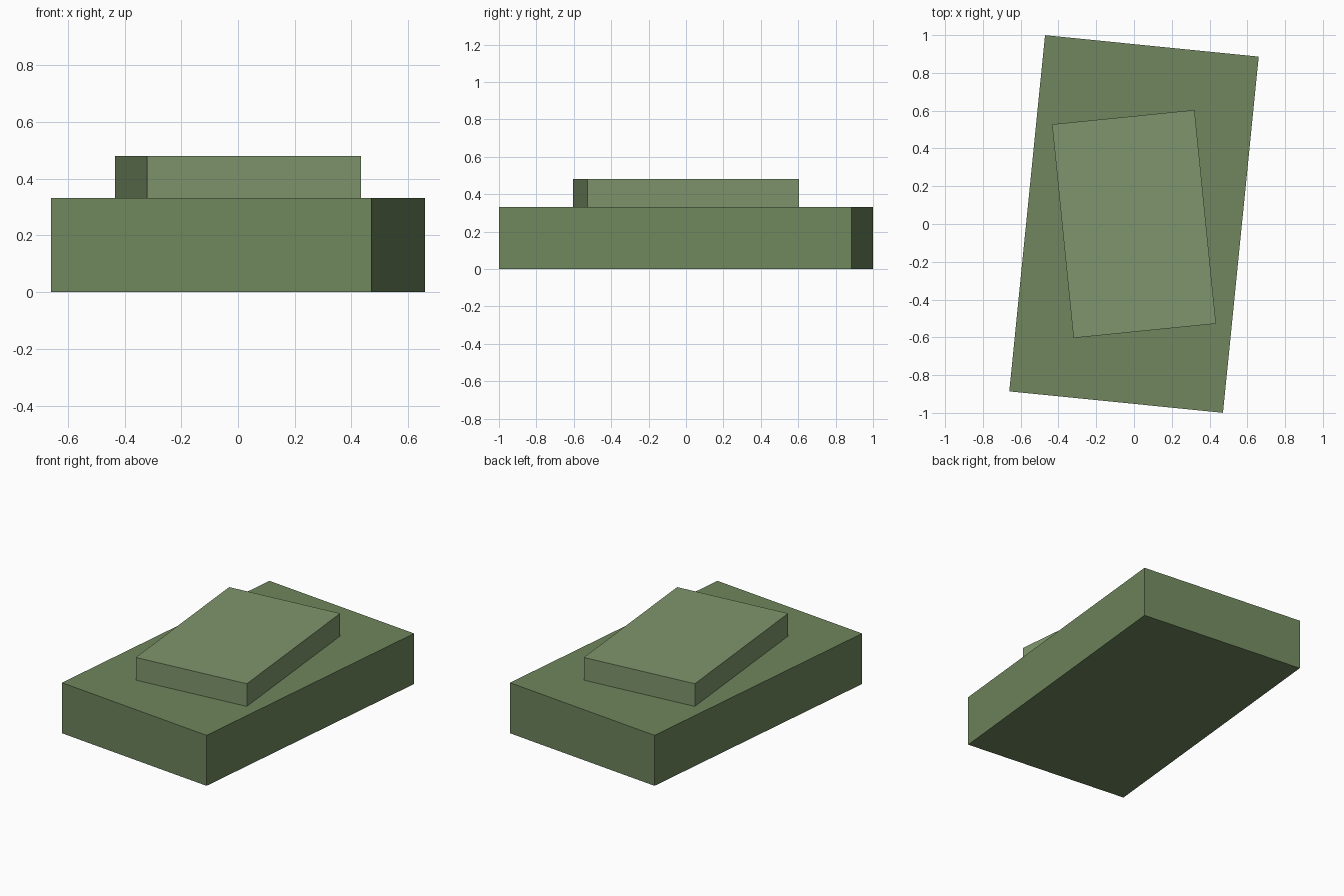
import bpy

if "Cube" in bpy.data.objects:
    bpy.data.objects.remove(bpy.data.objects["Cube"])


def slab(name, size, z_bottom, angle, color):
    """Box resting on z_bottom, turned about the vertical axis."""
    bpy.ops.mesh.primitive_cube_add(
        size=1, location=(0, 0, z_bottom + size[2] / 2), rotation=(0, 0, angle))
    obj = bpy.context.object
    obj.name = name
    obj.scale = size
    bpy.ops.object.transform_apply(location=False, rotation=False, scale=True)
    mat = bpy.data.materials.new(name + "_green")
    mat.diffuse_color = color
    mat.use_nodes = True
    mat.node_tree.nodes["Principled BSDF"].inputs["Base Color"].default_value = mat.diffuse_color
    obj.data.materials.append(mat)
    return obj


BASE_H = 0.332
TURN = 0.1  # radians, the slabs turn opposite ways

# Large lower slab
slab("lower_slab", (1.137, 1.895, BASE_H), 0, -TURN, (0.16, 0.24, 0.11, 1))

# Smaller slab stacked on top
slab("upper_slab", (0.758, 1.137, 0.149), BASE_H, TURN, (0.21, 0.30, 0.15, 1))
